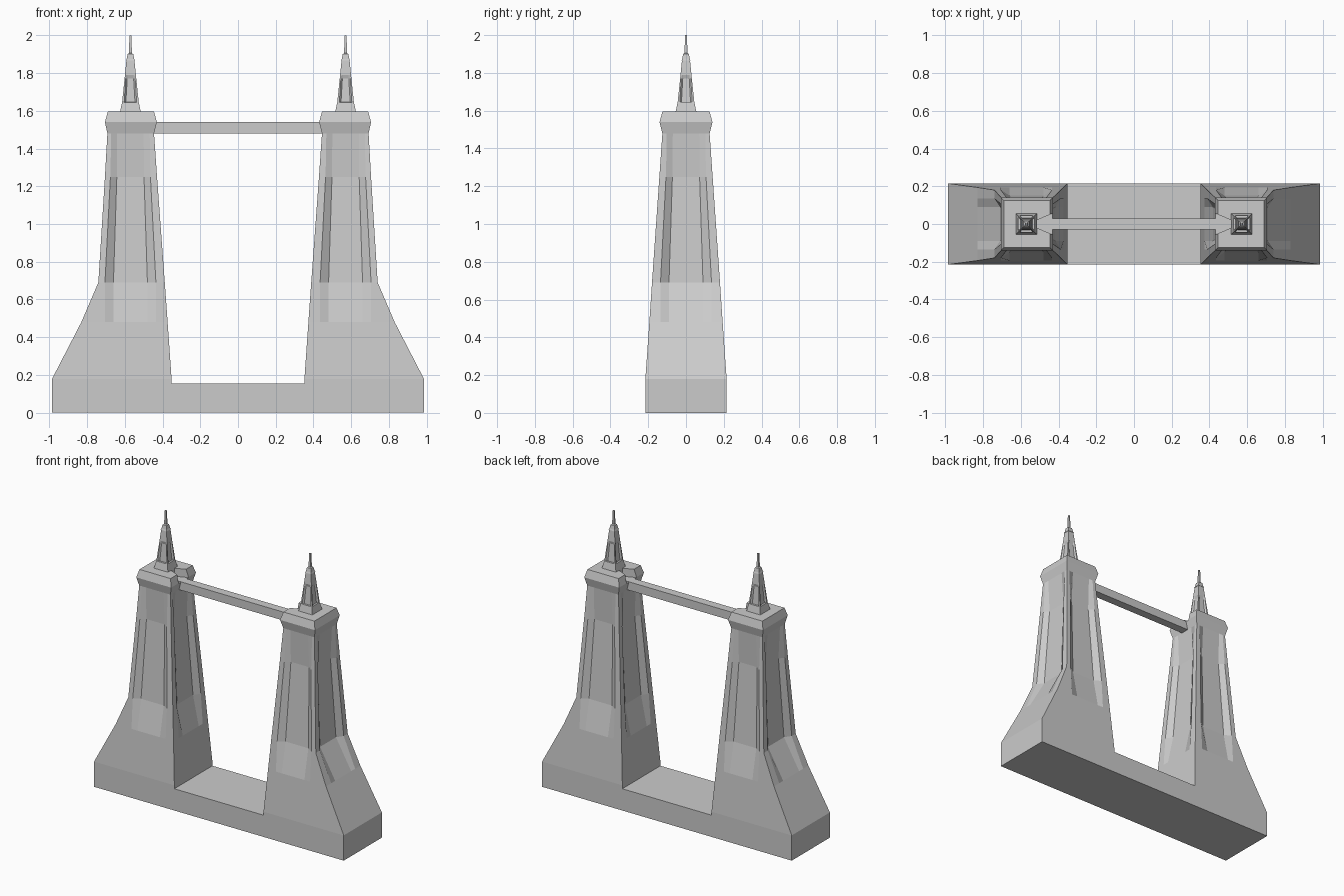
import bpy, bmesh

if "Cube" in bpy.data.objects:
    bpy.data.objects.remove(bpy.data.objects["Cube"], do_unlink=True)

stone = bpy.data.materials.new("grey_stone")
stone.use_nodes = True
GREY = (0.6, 0.6, 0.6, 1)
stone.diffuse_color = GREY
stone.node_tree.nodes["Principled BSDF"].inputs["Base Color"].default_value = GREY

TOWER_X = 0.57


def loft(name, rings):
    """Skin a closed solid through rings with equal point counts."""
    bm = bmesh.new()
    loops = [[bm.verts.new(p) for p in ring] for ring in rings]
    n = len(loops[0])
    for low, high in zip(loops, loops[1:]):
        for i in range(n):
            j = (i + 1) % n
            bm.faces.new((low[i], low[j], high[j], high[i]))
    bm.faces.new(loops[0][::-1])
    bm.faces.new(loops[-1])
    bmesh.ops.recalc_face_normals(bm, faces=bm.faces)
    mesh = bpy.data.meshes.new(name)
    bm.to_mesh(mesh)
    bm.free()
    mesh.materials.append(stone)
    obj = bpy.data.objects.new(name, mesh)
    bpy.context.collection.objects.link(obj)
    return obj


def rect(z, x0, x1, y, side=1):
    return [(side * a, b, z) for a, b in ((x0, -y), (x1, -y), (x1, y), (x0, y))]


def panel_ring(side, z, x0, x1, y, wide, narrow, depth):
    """Rectangle whose four sides each hold a splayed, recessed panel."""
    c = TOWER_X
    steps = ((-wide, 0), (-narrow, depth), (narrow, depth), (wide, 0))
    pts = [(x0, -y)] + [(c + t, -y + d) for t, d in steps]
    pts += [(x1, -y)] + [(x1 - d, t) for t, d in steps]
    pts += [(x1, y)] + [(c - t, y - d) for t, d in steps]
    pts += [(x0, y)] + [(x0 + d, -t) for t, d in steps]
    return [(side * a, b, z) for a, b in pts]


# z, inner x, outer x, half depth, panel half widths, panel recess
TOWER = (
    (0.00, 0.352, 0.985, 0.215, 0.135, 0.090, 0),
    (0.18, 0.352, 0.985, 0.215, 0.135, 0.090, 0),
    (0.48, 0.373, 0.830, 0.194, 0.135, 0.090, 0),
    (0.69, 0.388, 0.740, 0.180, 0.135, 0.090, 0.03),
    (1.25, 0.429, 0.705, 0.141, 0.106, 0.072, 0.026),
    (1.48, 0.445, 0.692, 0.125, 0.102, 0.070, 0),
    (1.54, 0.430, 0.705, 0.140, 0.102, 0.070, 0),
    (1.595, 0.445, 0.690, 0.125, 0.102, 0.070, 0),
)

# z, half width, panel half widths, panel recess
SPIRE = (
    (1.59, 0.056, 0.033, 0.024, 0),
    (1.645, 0.044, 0.033, 0.024, 0),
    (1.646, 0.044, 0.033, 0.024, 0.012),
    (1.77, 0.031, 0.025, 0.017, 0.008),
    (1.79, 0.029, 0.022, 0.015, 0),
    (1.87, 0.021, 0.016, 0.010, 0),
)


def cut(target, cutter):
    mod = target.modifiers.new("notch", "BOOLEAN")
    mod.operation = "DIFFERENCE"
    mod.solver = "EXACT"
    mod.object = cutter
    bpy.context.view_layer.objects.active = target
    bpy.ops.object.modifier_apply(modifier=mod.name)
    bpy.data.objects.remove(cutter, do_unlink=True)


for label, side in (("left", 1), ("right", -1)):
    # Battered tower with recessed panels and cornice
    tower = loft(label + "_tower", [panel_ring(side, *row) for row in TOWER])

    # Tapered notch in the cornice above the beam end
    wedge = ((0.41, -0.065), (0.515, -0.02), (0.515, 0.02), (0.41, 0.065))
    cut(tower, loft("notch_cutter",
                    [[(side * a, b, z) for a, b in wedge] for z in (1.537, 1.65)]))

    # Panelled spire
    loft(label + "_spire", [
        panel_ring(side, z, TOWER_X - h, TOWER_X + h, h, wide, narrow, d)
        for z, h, wide, narrow, d in SPIRE])

    # Collar and needle
    tip = ((1.865, 0.024), (1.875, 0.020), (1.90, 0.015),
           (1.905, 0.008), (2.0, 0.005))
    loft(label + "_needle", [
        rect(z, TOWER_X - h, TOWER_X + h, h, side) for z, h in tip])

# Deck between the towers
loft("deck", [rect(z, -0.36, 0.36, 0.215) for z in (0, 0.155)])

# High beam with tapered ends
outline = ((-0.52, -0.018), (-0.48, -0.03), (0.48, -0.03), (0.52, -0.018),
           (0.52, 0.018), (0.48, 0.03), (-0.48, 0.03), (-0.52, 0.018))
loft("top_beam", [[(a, b, z) for a, b in outline] for z in (1.48, 1.54)])
